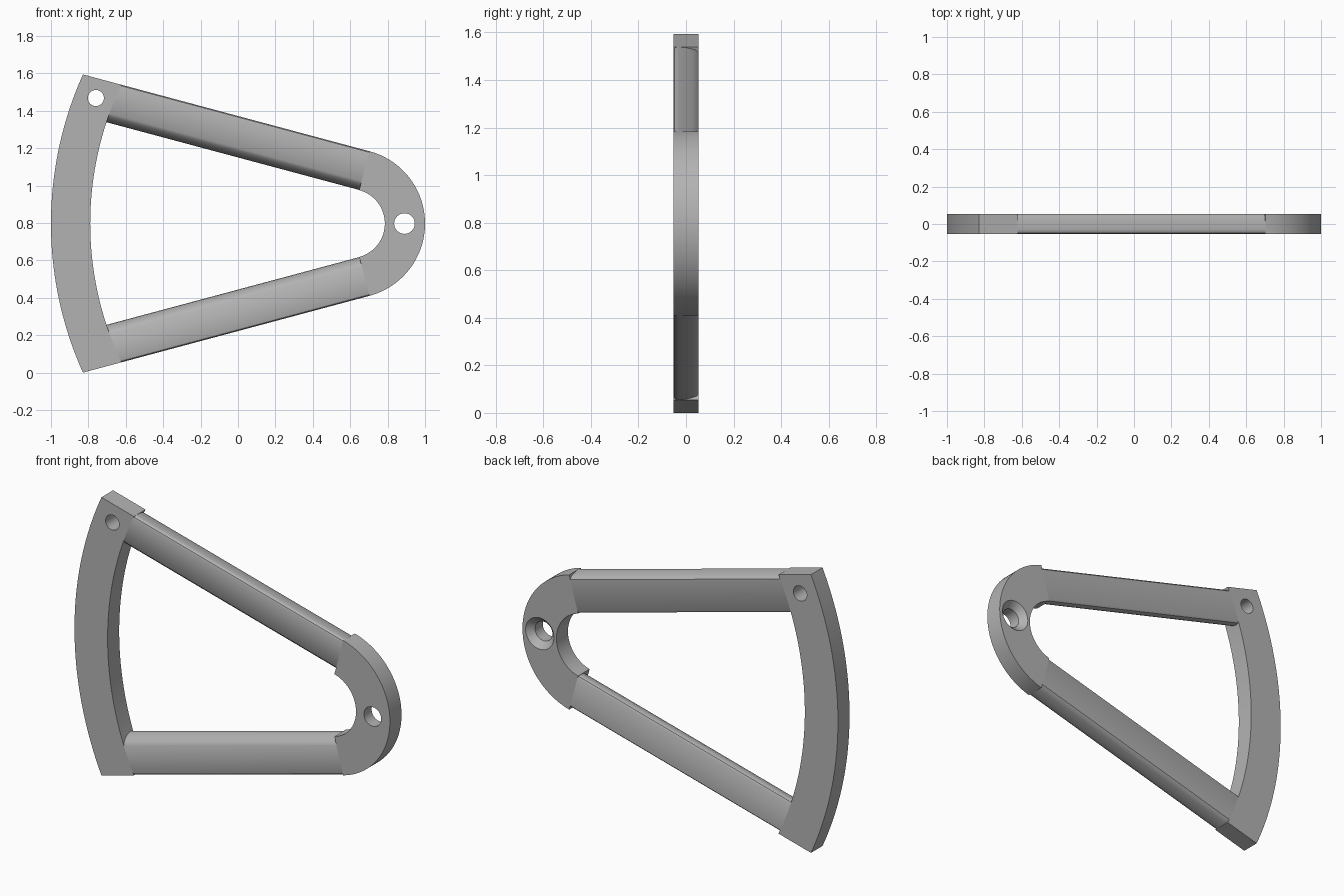
import bpy, bmesh, math

if "Cube" in bpy.data.objects:
    bpy.data.objects.remove(bpy.data.objects["Cube"])

T = 0.0525                       # half thickness
Z0 = 0.797                       # height of the symmetry line
HX, RO, RI = 0.6, 0.4, 0.185     # head arc centre and radii
CX, R_OUT, R_IN = 0.944, 1.944, 1.734   # large rim arc centre and radii
A = math.radians(15)             # slope of the arms

grey = bpy.data.materials.new("mid grey")
grey.diffuse_color = (0.45, 0.45, 0.45, 1)
grey.use_nodes = True
grey.node_tree.nodes["Principled BSDF"].inputs["Base Color"].default_value = grey.diffuse_color


def arm_point(n, s, side=1):
    """Point at distance n from the head axis and s along the arm."""
    return (HX + n * math.sin(A) - s * math.cos(A),
            Z0 + side * (n * math.cos(A) + s * math.sin(A)))


def arm_length(n, radius):
    """Length along the arm at offset n until it meets a rim arc."""
    qx, qz = HX - CX + n * math.sin(A), n * math.cos(A)
    b = -qx * math.cos(A) + qz * math.sin(A)
    return -b + math.sqrt(b * b - qx * qx - qz * qz + radius * radius)


def arc(cx, r, a0, a1, steps):
    return [(cx + r * math.cos(a0 + (a1 - a0) * i / steps),
             Z0 + r * math.sin(a0 + (a1 - a0) * i / steps)) for i in range(steps + 1)]


def loft(name, ring_a, ring_b):
    """Solid between two matching closed rings of points."""
    bm = bmesh.new()
    a = [bm.verts.new(p) for p in ring_a]
    b = [bm.verts.new(p) for p in ring_b]
    bm.faces.new(a)
    bm.faces.new(b[::-1])
    for i in range(len(a)):
        j = (i + 1) % len(a)
        bm.faces.new((a[j], a[i], b[i], b[j]))
    bmesh.ops.recalc_face_normals(bm, faces=bm.faces)
    me = bpy.data.meshes.new(name)
    bm.to_mesh(me)
    bm.free()
    ob = bpy.data.objects.new(name, me)
    bpy.context.collection.objects.link(ob)
    me.materials.append(grey)
    return ob


def plate(name, outline):
    return loft(name, [(x, -T, z) for x, z in outline], [(x, T, z) for x, z in outline])


def drill(ob, x, z, profile):
    """Cut a round hole; profile lists (y, radius) from front to back."""
    for (y0, r0), (y1, r1) in zip(profile, profile[1:]):
        ang = [2 * math.pi * i / 40 for i in range(40)]
        cut = loft("hole_cutter",
                   [(x + r0 * math.cos(t), y0, z + r0 * math.sin(t)) for t in ang],
                   [(x + r1 * math.cos(t), y1, z + r1 * math.sin(t)) for t in ang])
        cut.hide_render = True
        mod = ob.modifiers.new("hole", 'BOOLEAN')
        mod.operation, mod.solver, mod.object = 'DIFFERENCE', 'EXACT', cut
        bpy.context.view_layer.objects.active = ob
        bpy.ops.object.modifier_apply(modifier=mod.name)
        bpy.data.objects.remove(cut)


# Curved rim on the left, cut off along the arm edges
def rim_angle(r):
    x, z = arm_point(RO, arm_length(RO, r))
    return math.atan2(z - Z0, x - CX)


ao, ai = rim_angle(R_OUT), rim_angle(R_IN)
rim = plate("curved_rim", arc(CX, R_OUT, ao, 2 * math.pi - ao, 48)
            + arc(CX, R_IN, 2 * math.pi - ai, ai, 48))
drill(rim, -0.76, 1.468, [(-0.1, 0.043), (0.1, 0.043)])

# Rounded head on the right, with a hole countersunk from the back
h = math.pi / 2 - A
head = plate("rounded_head", arc(HX, RO, -h, h, 48) + arc(HX, RI, h, -h, 48))
drill(head, 0.89, Z0, [(-0.1, 0.055), (0.1, 0.055)])
drill(head, 0.89, Z0, [(0.012, 0.05), (T + 0.01, 0.1)])

# Two arms with a softened section: (offset from head axis, y)
section = [(0.235, -T), (0.385, -T), (0.394, -0.049), (0.399, -0.04), (0.4, -0.03),
           (0.397, 0.0), (0.391, 0.025), (0.385, 0.042), (0.375, T),
           (0.2, T), (0.19, 0.046), (0.186, 0.03), (0.19, 0.005),
           (0.203, -0.022), (0.22, -0.042)]
arms = []
for name, side in (("upper_arm", 1), ("lower_arm", -1)):
    ends = []
    for at_rim in (False, True):
        ring = []
        for n, y in section:
            s = arm_length(n, R_IN + 0.003) if at_rim else 0.0
            x, z = arm_point(n, s, side)
            ring.append((x, y, z))
        ends.append(ring)
    arms.append(loft(name, *ends))

# Smooth shading with sharp edges kept
bpy.ops.object.select_all(action='DESELECT')
for ob in (rim, head, *arms):
    ob.select_set(True)
bpy.context.view_layer.objects.active = rim
bpy.ops.object.shade_smooth_by_angle(angle=math.radians(35))
